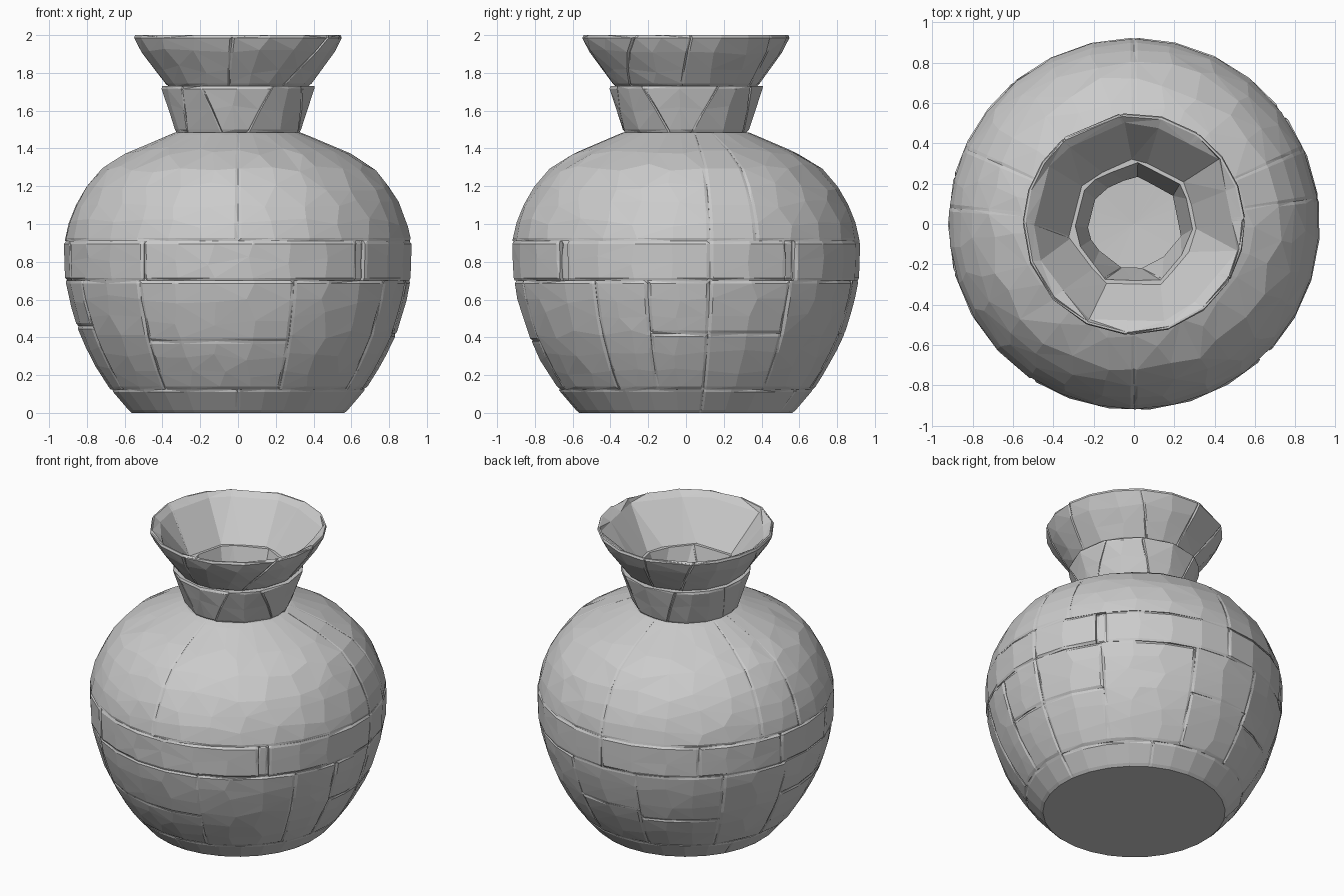
import bpy, bmesh, math, random

random.seed(7)
cube = bpy.data.objects.get("Cube")
if cube:
    bpy.data.objects.remove(cube, do_unlink=True)

clay = bpy.data.materials.new("grey clay")
clay.use_nodes = True
clay.diffuse_color = (0.6, 0.6, 0.6, 1)
clay.node_tree.nodes["Principled BSDF"].inputs["Base Color"].default_value = (0.6, 0.6, 0.6, 1)

# Radius and height along the body, neck, rim and hollow
BODY = [(0.565, 0), (0.60, 0.03), (0.68, 0.13), (0.77, 0.27), (0.84, 0.42), (0.89, 0.58), (0.917, 0.72),
        (0.922, 0.9), (0.89, 1.04), (0.825, 1.17), (0.74, 1.28), (0.63, 1.36), (0.48, 1.42), (0.335, 1.485)]
NECK = [(0.33, 1.485), (0.41, 1.73)]
RIM = [(0.38, 1.73), (0.555, 1.97), (0.545, 2.0)]
HOLLOW = [(0.4, 0.12), (0.6, 0.4), (0.68, 0.7), (0.68, 0.91), (0.5, 1.3), (0.25, 1.48)]
NECK_HOLLOW = [(0.24, 1.485), (0.31, 1.73)]
RIM_HOLLOW = [(0.33, 1.73), (0.53, 1.97), (0.545, 2.0)]


def radius(profile, z):
    for (r0, z0), (r1, z1) in zip(profile, profile[1:]):
        if z <= z1:
            return r0 + (r1 - r0) * max(0, z - z0) / (z1 - z0)
    return profile[-1][0]


def facet(angle, sides=7):
    """Shrinks a circle to a coarse polygon."""
    step = math.tau / sides
    return math.cos(step / 2) / math.cos((angle + 0.25) % step - step / 2)


def samples(low, high, step, edge):
    """Even spacing with a narrow strip along both edges."""
    n = max(1, round((high - low) / step))
    inner = [low + (high - low) * i / n for i in range(1, n)]
    return [low, low + edge] + inner + [high - edge, high]


def shard(bm, a0, a1, z0, z1, outer, inner, slant=(0, 0), sink=0.0, dent=0.012, step=0.22):
    """A closed piece of wall with chipped edges."""
    a0, a1 = math.radians(a0), math.radians(a1)
    heights = samples(z0, z1, 0.1, 0.015)
    angles = samples(a0, a1, step, min(0.02, (a1 - a0) / 4))
    rows = []
    for i, a in enumerate(angles):
        f = (a - a0) / (a1 - a0)
        ring = []
        side = i in (0, len(angles) - 1)
        near = i in (1, len(angles) - 2)
        for j, z in enumerate(heights):
            end = j in (0, len(heights) - 1)
            zz, aa = z, a
            if not (side or near or end or j in (1, len(heights) - 2)):
                zz += random.uniform(-0.025, 0.025)
                aa += random.uniform(-0.05, 0.05)
            t = (zz - z0) / (z1 - z0) - 0.5
            aa += math.radians(slant[0] * (1 - f) + slant[1] * f) * t
            r = radius(outer, zz) - sink
            if (side or end) and 0 < z < 1.99:
                r -= random.uniform(0, dent)
            if z > 1.99:
                zz -= random.choice([0, 0, 0.012])
            ring.append((r * math.cos(aa), r * math.sin(aa), zz))
        if inner is None:
            ring += [(0, 0, z1 - 0.03), (0, 0, z0)]
        else:
            levels = [z1] + [z for r, z in reversed(inner) if z0 < z < z1] + [z0]
            for z in levels:
                t = (z - z0) / (z1 - z0) - 0.5
                aa = a + math.radians(slant[0] * (1 - f) + slant[1] * f) * t
                r = radius(inner, z) * (1 if z > 1.99 else facet(aa))
                r -= 0.01 if z > 1.99 else 0
                ring.append((r * math.cos(aa), r * math.sin(aa), z))
        rows.append([bm.verts.new(p) for p in ring])
    n = len(rows[0])
    for p, q in zip(rows, rows[1:]):
        for k in range(n):
            bm.faces.new((p[k], q[k], q[(k + 1) % n], p[(k + 1) % n]))
    bm.faces.new(rows[0][::-1])
    bm.faces.new(rows[-1])


def ring_of_shards(bm, seams, z0, z1, outer, inner, slants=None, **options):
    """Shards all round, split at the given angles."""
    for i, a in enumerate(seams):
        b = seams[(i + 1) % len(seams)]
        b += 360 if b <= a else 0
        s = (slants[i], slants[(i + 1) % len(seams)]) if slants else (0, 0)
        sliver = 0.02 if b - a < 6 else 0
        shard(bm, a, b, z0, z1, outer, inner, s, sink=sliver, **options)


def finish(bm, name):
    bmesh.ops.remove_doubles(bm, verts=bm.verts, dist=0.00001)
    bmesh.ops.dissolve_degenerate(bm, edges=bm.edges, dist=0.00001)
    bmesh.ops.recalc_face_normals(bm, faces=bm.faces)
    bmesh.ops.triangulate(bm, faces=bm.faces)
    mesh = bpy.data.meshes.new(name)
    bm.to_mesh(mesh)
    bm.free()
    mesh.materials.append(clay)
    bpy.context.collection.objects.link(bpy.data.objects.new(name, mesh))


# Foot with a solid base
bm = bmesh.new()
ring_of_shards(bm, [-90, 8, 60, 150], 0, 0.125, BODY, None)
finish(bm, "foot")

# Lower wall: columns, each broken at its own height or left whole
bm = bmesh.new()
columns = [(-125, -71, 0.38), (-71, -32, None), (-32, -13, None), (-13, 8, 0.42), (8, 37, 0.42),
           (37, 75, None), (75, 105, 0.42), (105, 140, 0.36), (140, 168, None), (168, 205, 0.46),
           (205, 235, None)]
for a, b, split in columns:
    if split:
        shard(bm, a, b, 0.125, split, BODY, HOLLOW)
        shard(bm, a, b, split, 0.7, BODY, HOLLOW)
    else:
        shard(bm, a, b, 0.125, 0.7, BODY, HOLLOW)
finish(bm, "lower_wall")

# Belly band with a few sunken slivers
bm = bmesh.new()
ring_of_shards(bm, [-123, -47, -43, 8, 35, 39, 90, 130, 165, 195], 0.7, 0.91, BODY, HOLLOW)
finish(bm, "belly_band")

# Shoulder
bm = bmesh.new()
ring_of_shards(bm, [-90, 8, 24, 90, 156, 175], 0.91, 1.485, BODY, HOLLOW, dent=0.008)
finish(bm, "shoulder")

# Neck and flared rim, split by slanting cracks
bm = bmesh.new()
ring_of_shards(bm, [-140, -112, -72, -25, 15, 62, 110, 165], 1.485, 1.73, NECK, NECK_HOLLOW,
               slants=[8, -14, 18, -20, 20, -10, 12, -8], step=0.35)
finish(bm, "neck")
bm = bmesh.new()
ring_of_shards(bm, [-95, -40, 0, 58, 95, 125, 185], 1.73, 2.0, RIM, RIM_HOLLOW,
               slants=[4, 22, 6, -8, 4, 10, -14], step=0.35)
finish(bm, "rim")
